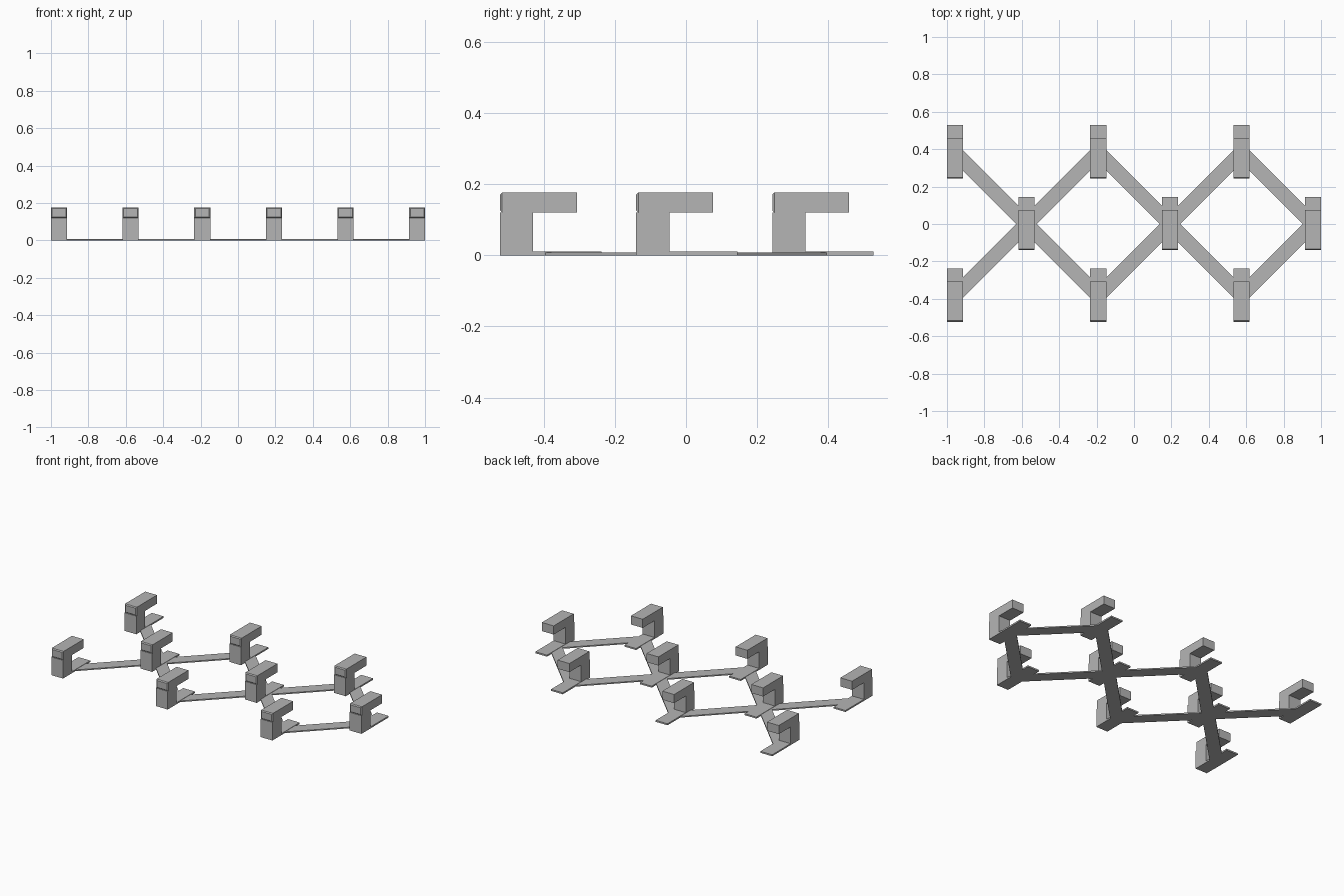
import bpy
import bmesh
import math
from mathutils import Matrix

if "Cube" in bpy.data.objects:
    bpy.data.objects.remove(bpy.data.objects["Cube"])

W = 0.086        # bracket width
STEP = 0.383     # grid spacing
X0 = -0.957      # first column
Y_FRONT = -0.14  # bracket front, relative to its centre
PLATE = 0.010

gray = bpy.data.materials.new("plain gray")
gray.diffuse_color = (0.46, 0.46, 0.46, 1)
gray.use_nodes = True
gray.node_tree.nodes["Principled BSDF"].inputs["Base Color"].default_value = gray.diffuse_color


def box(name, lo, hi, bevel_front=0.0):
    """Box between two corners, optionally chamfered around its front face."""
    bm = bmesh.new()
    size = [b - a for a, b in zip(lo, hi)]
    mid = [(a + b) / 2 for a, b in zip(lo, hi)]
    bmesh.ops.create_cube(bm, size=1,
                          matrix=Matrix.Translation(mid) @ Matrix.Diagonal((*size, 1)))
    if bevel_front:
        front = min(bm.faces, key=lambda f: f.calc_center_median().y)
        bmesh.ops.bevel(bm, geom=list(front.edges), offset=bevel_front,
                        segments=1, affect='EDGES')
    mesh = bpy.data.meshes.new(name)
    bm.to_mesh(mesh)
    bm.free()
    mesh.materials.append(gray)
    obj = bpy.data.objects.new(name, mesh)
    bpy.context.collection.objects.link(obj)
    return obj


def bracket(x, y):
    """Foot plate, upright post and overhanging arm."""
    h = W / 2
    f = y + Y_FRONT
    box("foot_plate", (x - h, f, 0), (x + h, f + 0.285, PLATE))
    box("post", (x - h, f, PLATE), (x + h, f + 0.093, 0.12))
    box("arm", (x - h, f, 0.12), (x + h, f + 0.216, 0.177), 0.006)


def bar(a, b):
    """Thin diagonal strip between two bracket centres."""
    dx, dy = b[0] - a[0], b[1] - a[1]
    half = math.hypot(dx, dy) / 2
    obj = box("lattice_bar", (-half, -0.039, 0), (half, 0.039, 0.008))
    obj.location = ((a[0] + b[0]) / 2, (a[1] + b[1]) / 2, 0)
    obj.rotation_euler.z = math.atan2(dy, dx)


# Even columns carry an outer pair, odd columns one centre bracket
for i in range(6):
    x = X0 + i * STEP
    for y in ((-STEP, STEP) if i % 2 == 0 else (0,)):
        bracket(x, y)

# Zigzag strips, mirrored front to back
for i in range(5):
    for side in (-1, 1):
        ends = [(X0 + k * STEP, side * STEP if k % 2 == 0 else 0) for k in (i, i + 1)]
        bar(*ends)
